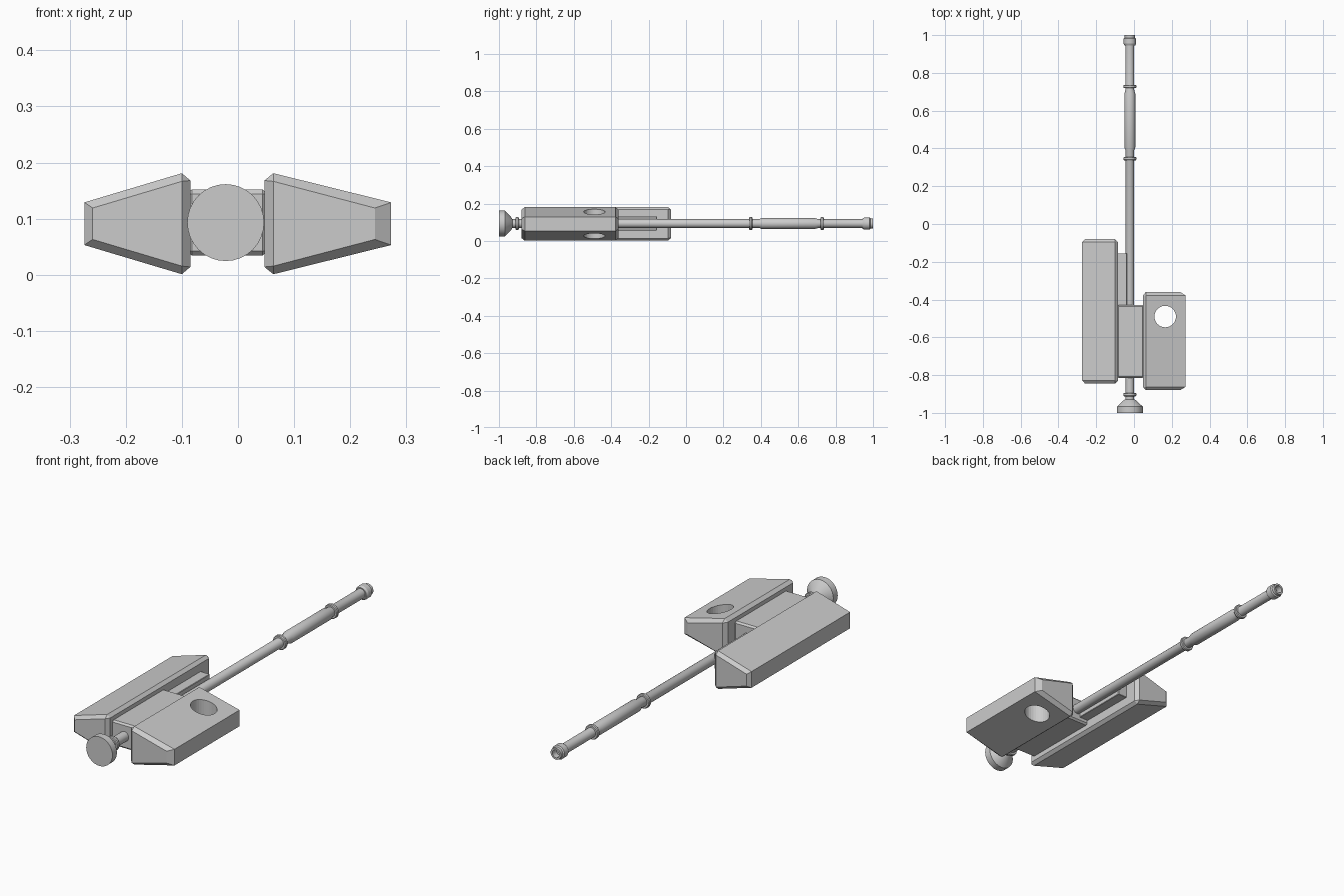
import bpy, bmesh, math

if "Cube" in bpy.data.objects:
    bpy.data.objects.remove(bpy.data.objects["Cube"])

AX, AZ = -0.022, 0.093   # centre line of the long rod
ZC = 0.091               # mid height of the side housings


def finish(bm, name):
    bmesh.ops.remove_doubles(bm, verts=bm.verts, dist=1e-5)
    bmesh.ops.recalc_face_normals(bm, faces=bm.faces)
    me = bpy.data.meshes.new(name)
    bm.to_mesh(me)
    bm.free()
    ob = bpy.data.objects.new(name, me)
    bpy.context.collection.objects.link(ob)
    return ob


def housing(name, x_in, x_ridge, x_out, out_inset, y0, y1, c):
    """Tapered six-sided prism along y with chamfered ends."""
    hi, hr, ho = 0.077, 0.09, 0.038
    half = [(x_in, hi), (x_ridge, hr), (x_out, ho)]
    x_end = x_out - math.copysign(out_inset, x_out)
    cap = [(x_ridge, 0.0755), (x_ridge, 0.0755), (x_end, 0.028)]

    bm = bmesh.new()
    rings = []
    for y, prof in ((y0, cap), (y0 + c, half), (y1 - c, half), (y1, cap)):
        pts = prof + [(x, -h) for x, h in reversed(prof)]
        rings.append([bm.verts.new((x, y, ZC + h)) for x, h in pts])
    for a, b in zip(rings, rings[1:]):
        for i in range(6):
            j = (i + 1) % 6
            bm.faces.new((a[i], a[j], b[j], b[i]))
    bm.faces.new(rings[0])
    bm.faces.new(rings[-1])
    return finish(bm, name)


def block(name, x, y, z, bevel):
    bm = bmesh.new()
    bmesh.ops.create_cube(bm, size=1)
    for v in bm.verts:
        v.co = [r[0] if c < 0 else r[1] for c, r in zip(v.co, (x, y, z))]
    bmesh.ops.bevel(bm, geom=bm.edges[:], offset=bevel, segments=1, affect='EDGES')
    return finish(bm, name)


def lathe(name, profile, segs=32):
    """Closed revolve of (y, radius) points around the rod axis."""
    bm = bmesh.new()
    rings = []
    for y, r in profile:
        rings.append([bm.verts.new((AX + r * math.cos(t), y, AZ + r * math.sin(t)))
                      for t in (2 * math.pi * i / segs for i in range(segs))])
    for a, b in zip(rings, rings[1:]):
        for i in range(segs):
            j = (i + 1) % segs
            bm.faces.new((a[i], a[j], b[j], b[i]))
    bm.faces.new(rings[0])
    bm.faces.new(rings[-1])
    ob = finish(bm, name)
    bpy.ops.object.select_all(action='DESELECT')
    ob.select_set(True)
    bpy.context.view_layer.objects.active = ob
    bpy.ops.object.shade_smooth_by_angle(angle=math.radians(25))
    return ob


# Side housings
housing("left_housing", -0.085, -0.10, -0.274, 0.015, -0.845, -0.08, 0.016)
right = housing("right_housing", 0.047, 0.063, 0.273, 0.029, -0.88, -0.36, 0.018)

# Round hole through the right housing
bpy.ops.mesh.primitive_cylinder_add(vertices=32, radius=0.057, depth=0.5,
                                    location=(0.165, -0.49, ZC))
cutter = bpy.context.object
cutter.name = "hole_cutter"
cutter.hide_render = True
mod = right.modifiers.new("hole", 'BOOLEAN')
mod.operation = 'DIFFERENCE'
mod.solver = 'EXACT'
mod.object = cutter
bpy.context.view_layer.objects.active = right
bpy.ops.object.modifier_apply(modifier=mod.name)
bpy.data.objects.remove(cutter, do_unlink=True)

# Centre block and the rail beside the rod
block("centre_block", (-0.09, 0.052), (-0.815, -0.43), (0.034, 0.152), 0.008)
block("side_rail", (-0.095, -0.038), (-0.45, -0.155), (0.057, 0.13), 0.002)

# Long rod with grip sleeve and hollow end cap
lathe("rod", [
    (-0.94, 0.023), (0.39, 0.023), (0.405, 0.029), (0.69, 0.029), (0.71, 0.023),
    (0.945, 0.023), (0.945, 0.028), (0.955, 0.033), (0.982, 0.033), (0.986, 0.027),
    (1.0, 0.027), (1.0, 0.018), (0.97, 0.018)])

# Flared end knob
lathe("end_knob", [(-1.0, 0.0685), (-0.967, 0.0685), (-0.932, 0.031), (-0.928, 0.023)])

# Collars
for i, y in enumerate((-0.903, 0.346, 0.728)):
    lathe(f"collar_{i + 1}", [(y - 0.009, 0.022), (y - 0.009, 0.031), (y - 0.005, 0.034),
                              (y + 0.005, 0.034), (y + 0.009, 0.031), (y + 0.009, 0.022)])
